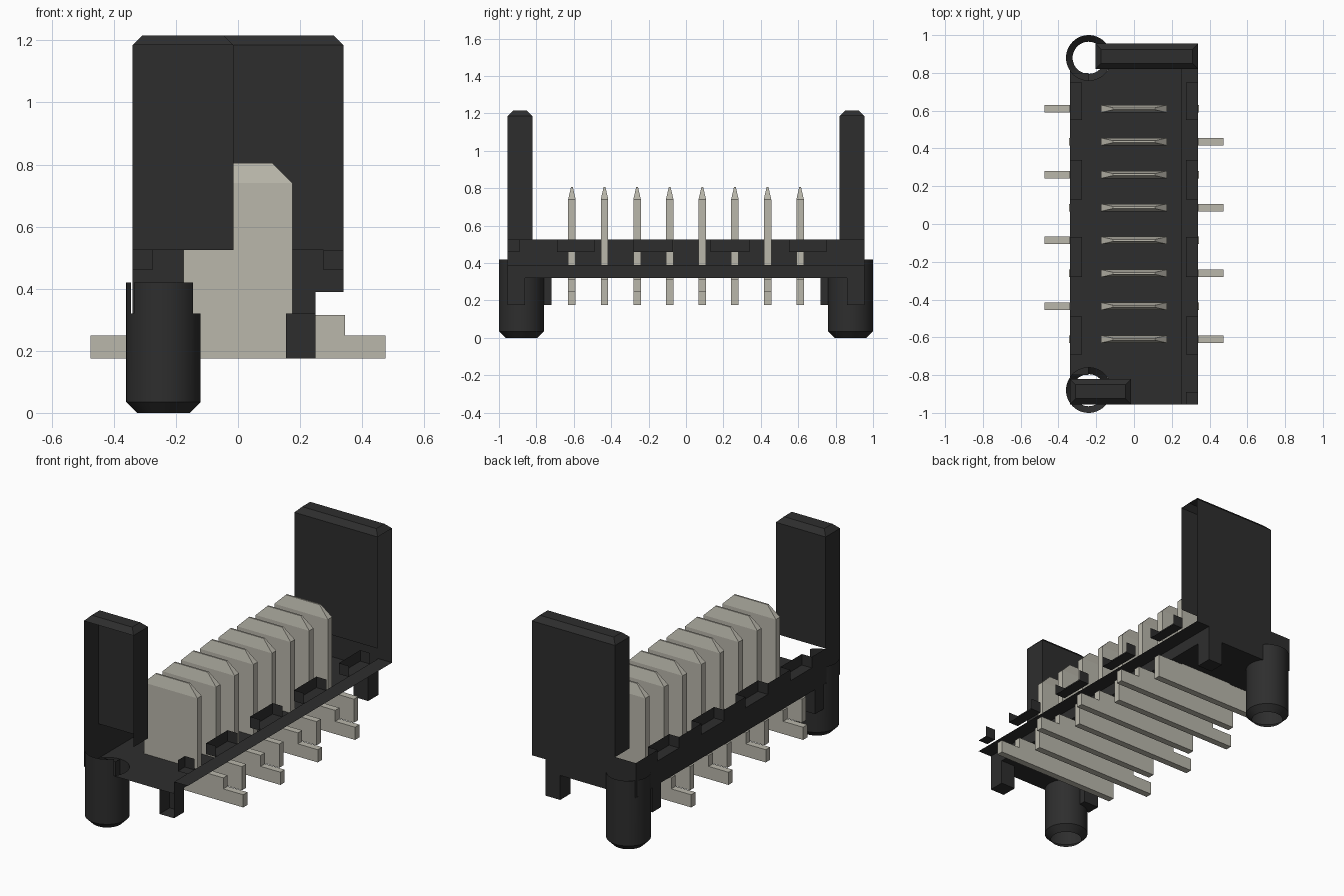
import bpy, bmesh, math

cube = bpy.data.objects.get("Cube")
if cube:
    bpy.data.objects.remove(cube, do_unlink=True)


def material(name, color):
    m = bpy.data.materials.new(name)
    m.diffuse_color = (*color, 1)
    m.use_nodes = True
    for n in m.node_tree.nodes:
        if n.type == 'BSDF_PRINCIPLED':
            n.inputs["Base Color"].default_value = (*color, 1)
            n.inputs["Roughness"].default_value = 0.6
    return m


DARK = material("dark plastic", (0.027, 0.027, 0.027))
METAL = material("pale metal", (0.49, 0.475, 0.41))

X, Y = 0.34, 0.955              # housing half width and half length
FLOOR, LEDGE, TOP = 0.32, 0.39, 0.525
PX, PY, PR = -0.24, 0.88, 0.12  # locating peg centre and radius


def mesh_object(name, polys, mat):
    """Make an object from a list of polygons, welding shared corners."""
    bm = bmesh.new()
    for poly in polys:
        bm.faces.new([bm.verts.new(p) for p in poly])
    bmesh.ops.remove_doubles(bm, verts=bm.verts, dist=1e-5)
    bmesh.ops.recalc_face_normals(bm, faces=bm.faces)
    me = bpy.data.meshes.new(name)
    bm.to_mesh(me)
    bm.free()
    me.materials.append(mat)
    ob = bpy.data.objects.new(name, me)
    bpy.context.collection.objects.link(ob)
    return ob


def frustum(lo, hi, skip=()):
    """Sides and ends between two rectangles (x0, x1, y0, y1, z), minus the skipped faces."""
    def ring(r):
        x0, x1, y0, y1, z = r
        return [(x0, y0, z), (x1, y0, z), (x1, y1, z), (x0, y1, z)]
    a, b = ring(lo), ring(hi)
    faces = {"bottom": a[::-1], "top": b}
    for i, side in enumerate(("front", "left", "back", "right")):
        j = (i + 1) % 4
        faces[side] = [a[i], a[j], b[j], b[i]]
    return [f for k, f in faces.items() if k not in skip]


def box(x0, x1, y0, y1, z0, z1, skip=()):
    return frustum((x0, x1, y0, y1, z0), (x0, x1, y0, y1, z1), skip)


# Housing floor, notched round each peg
def peg_arc(sign):
    a0 = math.atan2(-(Y - PY), math.sqrt(PR**2 - (Y - PY)**2))
    a1 = math.pi - math.asin(math.sqrt(PR**2 - (X + PX)**2) / PR) * -1
    pts = []
    for i in range(25):
        a = a0 + (a1 - a0) * i / 24
        pts.append((max(-X, PX + PR * math.cos(a)), sign * min(Y, PY - PR * math.sin(a)), FLOOR))
    return pts


floor = [(0.25, -Y, FLOOR), (0.25, Y, FLOOR)] + peg_arc(1) + peg_arc(-1)[::-1]
mesh_object("housing_floor", [floor], DARK)

# Stepped ledge along the left edge
mesh_object("left_ledge", [
    [(0.25, -Y, FLOOR), (0.25, Y, FLOOR), (0.25, Y, LEDGE), (0.25, -Y, LEDGE)],
    [(0.25, -Y, LEDGE), (0.25, Y, LEDGE), (X, Y, LEDGE), (X, -Y, LEDGE)]], DARK)

# Right wall with pocket notches cut from its top edge
POCKETS = [(-0.69, -0.49), (-0.28, -0.07), (0.13, 0.34), (0.55, 0.75)]
PZ, PIN_X = 0.46, 0.275
wall = [[(-X, -Y, FLOOR), (-X, Y, FLOOR), (-X, Y, PZ), (-X, -Y, PZ)]]
edges = [-Y] + [v for p in POCKETS for v in p] + [Y]
for y0, y1 in zip(edges[::2], edges[1::2]):
    wall.append([(-X, y0, PZ), (-X, y1, PZ), (-X, y1, TOP), (-X, y0, TOP)])
mesh_object("right_wall", wall, DARK)

# Back wall
mesh_object("back_wall", [[(-X, Y, FLOOR), (0.25, Y, FLOOR), (0.25, Y, LEDGE),
                           (X, Y, LEDGE), (X, Y, TOP), (-X, Y, TOP)]], DARK)

# Edge pockets: inner wall, ends and floor
for side, name in ((1, "left"), (-1, "right")):
    for i, (y0, y1) in enumerate(POCKETS):
        xs = sorted((side * PIN_X, side * X))
        outer = "left" if side > 0 else "right"
        mesh_object(f"{name}_pocket_{i + 1}", box(*xs, y0, y1, PZ, TOP, ("top", outer)), DARK)
mesh_object("corner_pocket", box(PIN_X, X, -Y, -0.89, PZ, TOP, ("top", "left", "front")), DARK)


# Tall end guides with chamfered tops
def guide(name, x0, x1, y0, y1, missing):
    c, z = 0.03, 1.185
    polys = box(x0, x1, y0, y1, TOP, z, ("top", "bottom", missing))
    polys += frustum((x0, x1, y0, y1, z), (x0 + c, x1 - c, y0 + c, y1 - c, 1.215), ("bottom",))
    mesh_object(name, polys, DARK)


guide("front_guide", -X, -0.015, -Y, -0.82, "front")
guide("back_guide", -0.205, X, 0.82, Y, "left")

# Pegs, feet and corner legs at both ends
N = 48
for s, name in ((-1, "front"), (1, "back")):
    polys = []

    def pt(i, r, z):
        a = 2 * math.pi * i / N
        return (PX + r * math.cos(a), s * PY + r * math.sin(a), z)
    for i in range(N):
        levels = [(0.085, 0), (PR, 0.035), (PR, FLOOR)]
        mx, my, _ = pt(i + 0.5, PR, 0)
        if mx < -X or abs(my) > Y:      # part standing proud of the housing
            levels.append((PR, 0.42))
        for (r0, z0), (r1, z1) in zip(levels, levels[1:]):
            polys.append([pt(i, r0, z0), pt(i + 1, r0, z0), pt(i + 1, r1, z1), pt(i, r1, z1)])
    peg = mesh_object(name + "_peg", polys, DARK)
    bpy.ops.object.select_all(action='DESELECT')
    peg.select_set(True)
    bpy.context.view_layer.objects.active = peg
    bpy.ops.object.shade_smooth_by_angle(angle=math.radians(30))

    y0, y1 = sorted((s * 0.86, s * Y))
    mesh_object(name + "_foot", box(0.155, 0.25, y0, y1, 0.175, FLOOR,
                                    ("top", "front") if s < 0 else ("top",)), DARK)
    y0, y1 = sorted((s * 0.72, s * 0.80))
    mesh_object(name + "_corner_leg", box(-X, -PX * -1, y0, y1, 0.175, FLOOR, ("top",)), DARK)

# Contact blades with soldering tails on alternating sides
T = 0.02
for i in range(8):
    y = -0.61 + 0.1743 * i
    s = 1 if i % 2 == 0 else -1
    outline = [(-0.345, 0.175), (0.475, 0.175), (0.475, 0.25), (0.345, 0.25), (0.345, 0.315),
               (0.175, 0.315), (0.175, 0.74), (-0.175, 0.74), (-0.175, 0.315), (-0.345, 0.315)]
    front = [(s * x, y - T, z) for x, z in outline]
    back = [(s * x, y + T, z) for x, z in outline]
    polys = [front, back[::-1]]
    for j in range(len(outline)):
        k = (j + 1) % len(outline)
        if j != 6:                       # the tip closes the blade top
            polys.append([front[j], back[j], back[k], front[k]])
    polys += frustum((-0.175, 0.175, y - T, y + T, 0.74),
                     (-0.11, 0.11, y - 0.005, y + 0.005, 0.805), ("bottom",))
    mesh_object(f"contact_{i + 1}", polys, METAL)
